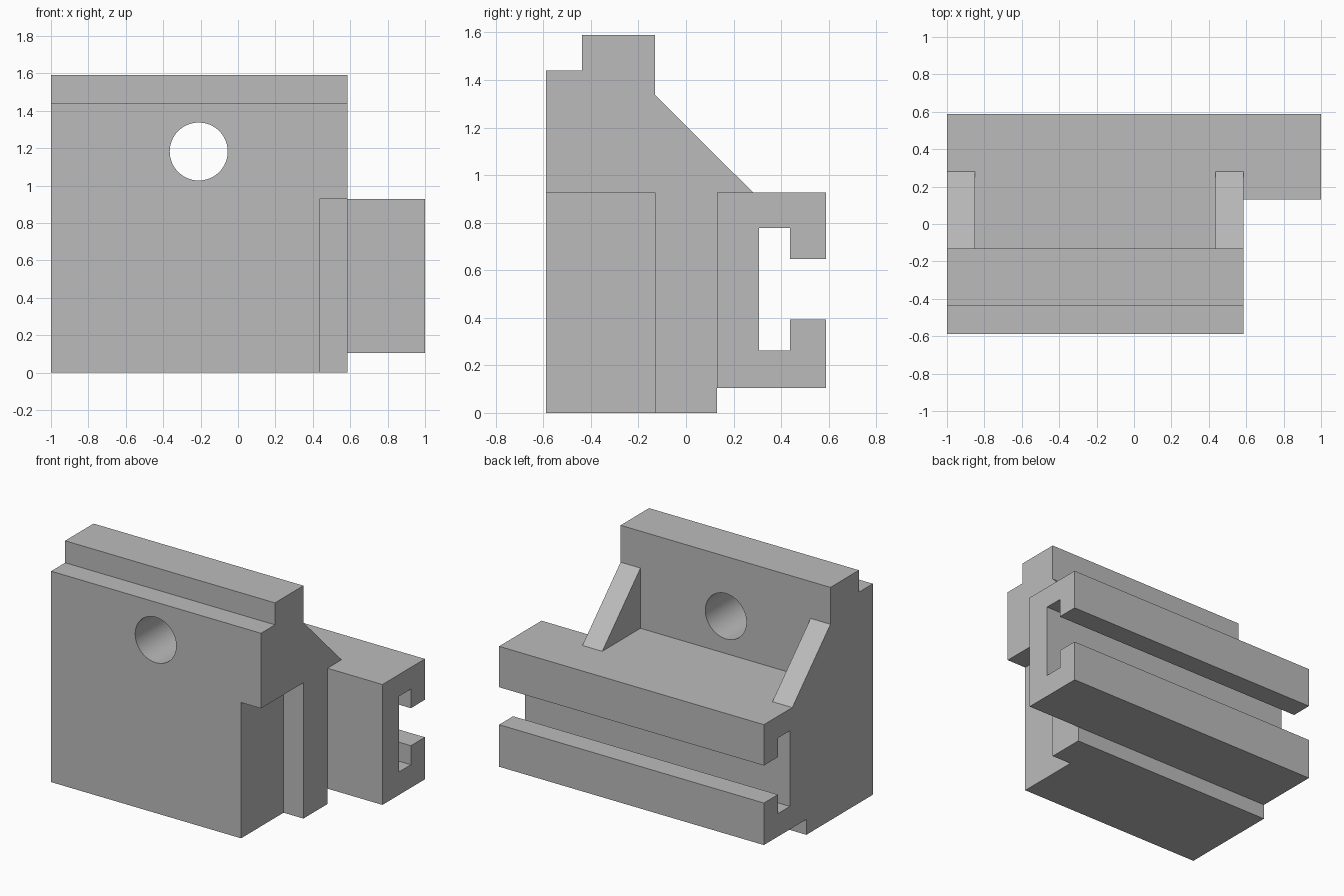
import bpy
import bmesh
import math

default = bpy.data.objects.get("Cube")
if default:
    bpy.data.objects.remove(default, do_unlink=True)

# Single grey finish
grey = bpy.data.materials.new("machined grey")
grey.use_nodes = True
COLOUR = (0.5, 0.5, 0.5, 1)
grey.diffuse_color = COLOUR
grey.node_tree.nodes["Principled BSDF"].inputs["Base Color"].default_value = COLOUR

# Shared dimensions
LEFT, RIGHT, RAIL_END = -1.0, 0.585, 1.0
FRONT, PLATE_BACK, BLOCK_BACK, BACK = -0.588, -0.13, 0.13, 0.588
DECK, TOP = 0.927, 1.59
WALL = 0.15


def extrude_x(name, profile, x0, x1):
    """Sweep a (y, z) outline along x."""
    bm = bmesh.new()
    face = bm.faces.new([bm.verts.new((x0, y, z)) for y, z in profile])
    swept = bmesh.ops.extrude_face_region(bm, geom=[face])["geom"]
    verts = [v for v in swept if isinstance(v, bmesh.types.BMVert)]
    bmesh.ops.translate(bm, verts=verts, vec=(x1 - x0, 0, 0))
    bmesh.ops.recalc_face_normals(bm, faces=bm.faces)
    mesh = bpy.data.meshes.new(name)
    bm.to_mesh(mesh)
    bm.free()
    mesh.materials.append(grey)
    obj = bpy.data.objects.new(name, mesh)
    bpy.context.collection.objects.link(obj)
    return obj


def rectangle(y0, y1, z0, z1):
    return [(y0, z0), (y1, z0), (y1, z1), (y0, z1)]


def cut(target, cutter):
    """Subtract the cutter, then remove it."""
    cutter.hide_render = True
    mod = target.modifiers.new("cut", "BOOLEAN")
    mod.operation = "DIFFERENCE"
    mod.solver = "EXACT"
    mod.object = cutter
    bpy.ops.object.select_all(action="DESELECT")
    bpy.context.view_layer.objects.active = target
    target.select_set(True)
    bpy.ops.object.modifier_apply(modifier=mod.name)
    bpy.data.objects.remove(cutter, do_unlink=True)


# Front plate with a stepped top edge
plate = extrude_x("front_plate", [
    (FRONT, 0), (PLATE_BACK, 0), (PLATE_BACK, TOP),
    (-0.437, TOP), (-0.437, 1.44), (FRONT, 1.44)], LEFT, RIGHT)

# Lower corner notch
cut(plate, extrude_x("notch_cutter", rectangle(-1, 0.5, -0.5, DECK),
                     RIGHT - WALL, RAIL_END))

# Round through hole
bpy.ops.mesh.primitive_cylinder_add(
    vertices=64, radius=0.155, depth=2,
    location=(-0.21, 0, 1.182), rotation=(math.pi / 2, 0, 0))
hole = bpy.context.object
hole.name = "hole_cutter"
hole.data.materials.append(grey)
cut(plate, hole)
bpy.ops.object.shade_smooth_by_angle(angle=math.radians(30))

# Middle block under the deck
extrude_x("middle_block", rectangle(PLATE_BACK, BLOCK_BACK, 0, DECK), LEFT, RIGHT)

# Slotted rail across the back, longer than the block
extrude_x("slotted_rail", [
    (BLOCK_BACK, 0.105), (BACK, 0.105), (BACK, 0.392), (0.437, 0.392),
    (0.437, 0.262), (0.307, 0.262), (0.307, 0.778), (0.437, 0.778),
    (0.437, 0.648), (BACK, 0.648), (BACK, DECK), (BLOCK_BACK, DECK)],
    LEFT, RAIL_END)

# Triangular braces at both ends of the plate
for name, x in (("right_brace", LEFT), ("left_brace", RIGHT - WALL)):
    extrude_x(name, [(PLATE_BACK, DECK), (0.282, DECK), (PLATE_BACK, 1.338)],
              x, x + WALL)
